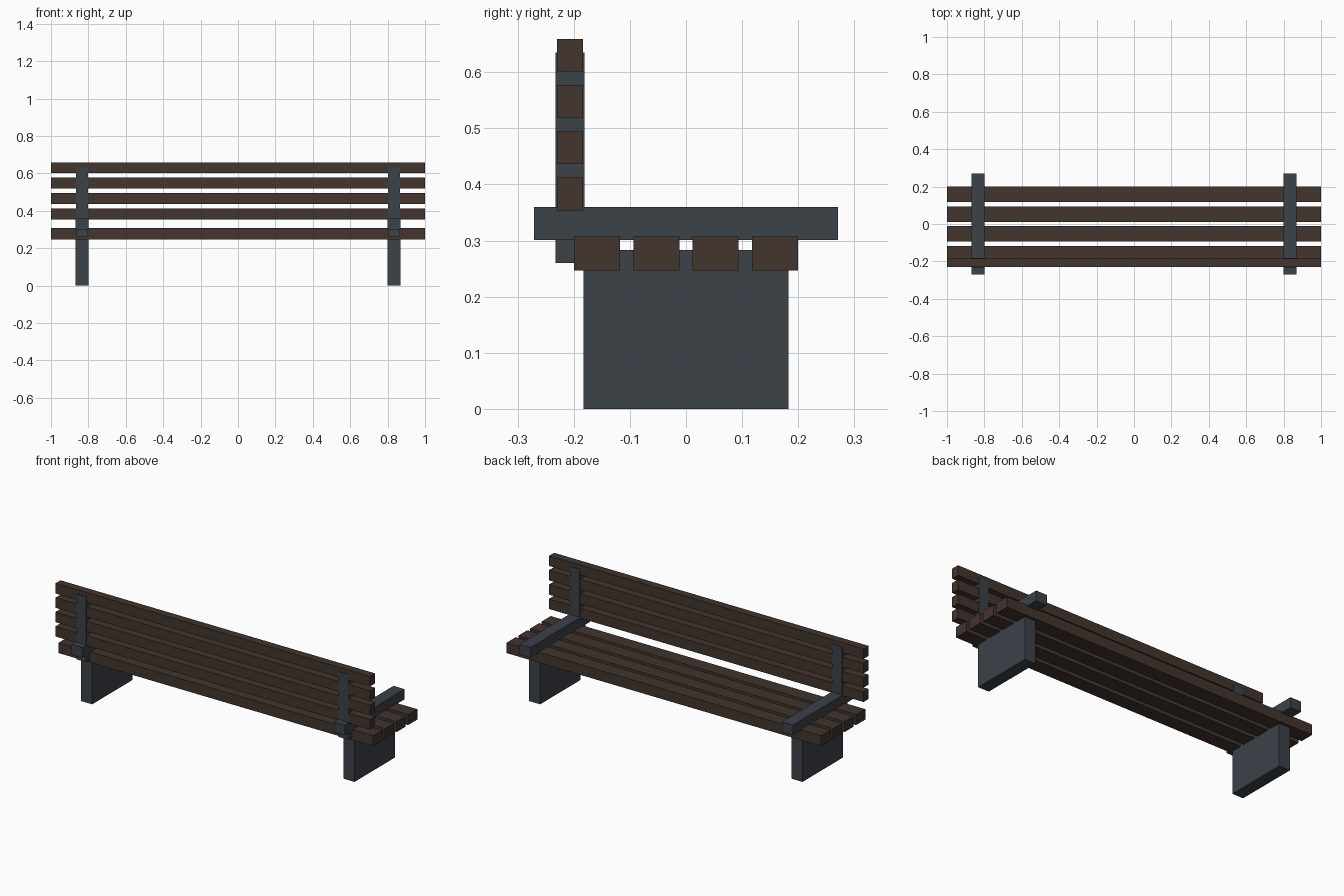
import bpy

if "Cube" in bpy.data.objects:
    bpy.data.objects.remove(bpy.data.objects["Cube"])


def material(name, rgb):
    m = bpy.data.materials.new(name)
    m.diffuse_color = (*rgb, 1)
    m.use_nodes = True
    m.node_tree.nodes["Principled BSDF"].inputs["Base Color"].default_value = m.diffuse_color
    return m


wood = material("dark_wood", (0.054, 0.035, 0.027))
iron = material("slate_metal", (0.045, 0.054, 0.066))


def box(name, mat, x, y, z):
    """Box from (min, max) ranges on each axis."""
    bpy.ops.mesh.primitive_cube_add(
        size=1, location=[(a + b) / 2 for a, b in (x, y, z)])
    o = bpy.context.object
    o.name = name
    o.scale = [b - a for a, b in (x, y, z)]
    bpy.ops.object.transform_apply(location=False, rotation=False, scale=True)
    o.data.materials.append(mat)


# seat slats
for i in range(4):
    y = -0.159 + i * 0.106
    box(f"seat_slat_{i + 1}", wood, (-1, 1), (y - 0.041, y + 0.041), (0.247, 0.307))

# backrest slats
for i in range(4):
    z = 0.383 + i * 0.0825
    box(f"back_slat_{i + 1}", wood, (-1, 1), (-0.230, -0.184), (z - 0.029, z + 0.029))

# end frames: leg panel, armrest and backrest post
for side, s in (("left", -1), ("right", 1)):
    def span(a, b):
        return tuple(sorted((s * a, s * b)))
    box(f"{side}_leg", iron, span(0.799, 0.869), (-0.183, 0.183), (0, 0.283))
    box(f"{side}_armrest", iron, span(0.799, 0.869), (-0.271, 0.271), (0.301, 0.360))
    box(f"{side}_back_post", iron, span(0.803, 0.865), (-0.233, -0.181), (0.260, 0.635))
